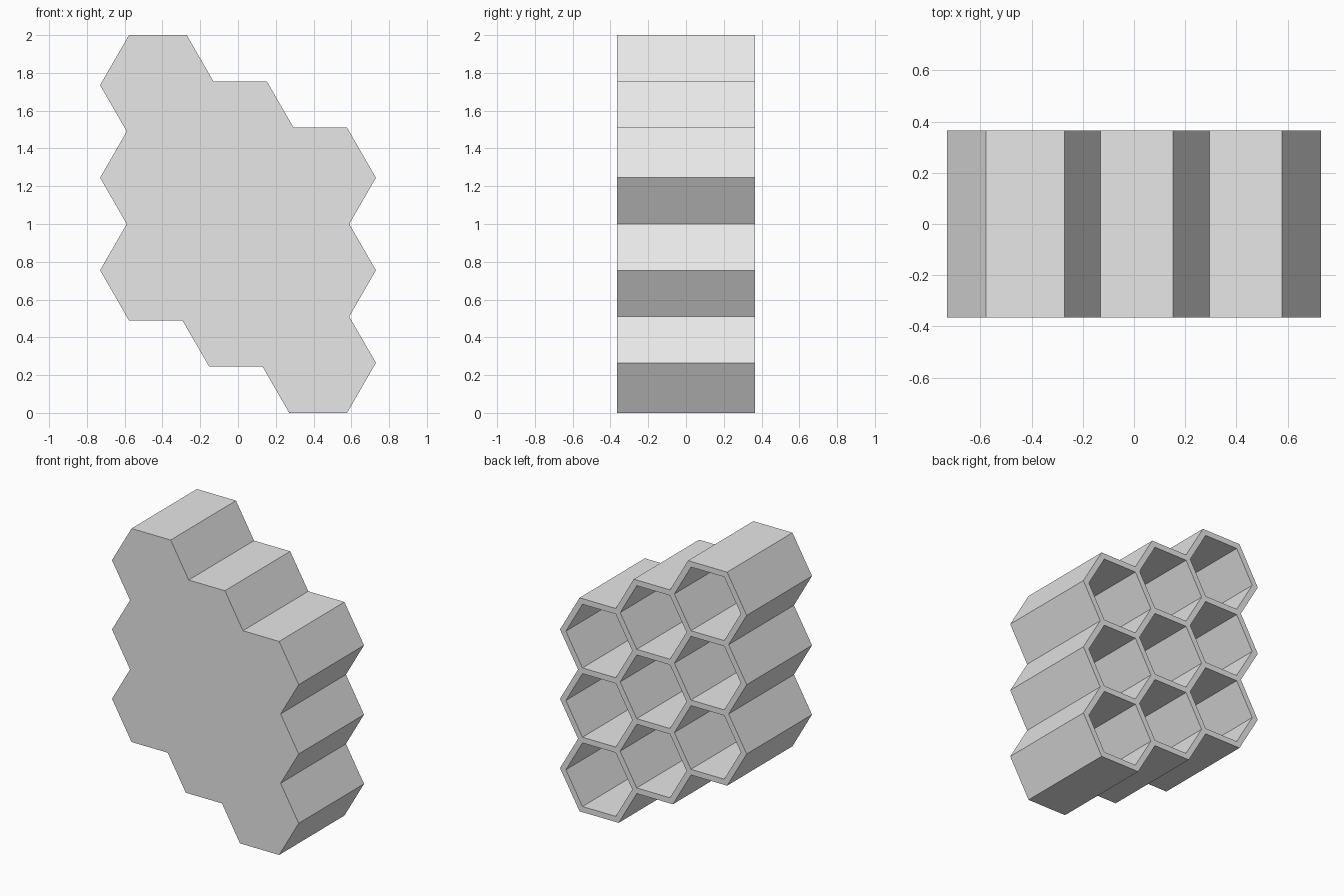
import bpy
import bmesh
from math import cos, sin, pi, sqrt

scene_cube = bpy.data.objects.get("Cube")
if scene_cube:
    bpy.data.objects.remove(scene_cube, do_unlink=True)

PITCH = 0.49              # distance between neighbouring cells
WALL = 0.04               # shared wall and front panel thickness
HALF_DEPTH = 0.365
INNER = (PITCH - WALL) / sqrt(3)          # corner radius of a cell opening
OUTER = (PITCH + WALL) / sqrt(3)          # corner radius including walls

grey = bpy.data.materials.new("light grey")
grey.use_nodes = True
colour = (0.8, 0.8, 0.8, 1)
grey.diffuse_color = colour
grey.node_tree.nodes["Principled BSDF"].inputs["Base Color"].default_value = colour


def hex_prism(name, x, z, radius, y0, y1):
    """Hexagonal prism along y with its corners pointing along x."""
    bm = bmesh.new()
    ring = [bm.verts.new((x + radius * cos(i * pi / 3), y0,
                          z + radius * sin(i * pi / 3))) for i in range(6)]
    base = bm.faces.new(ring)
    top = bmesh.ops.extrude_face_region(bm, geom=[base])["geom"]
    bmesh.ops.translate(bm, vec=(0, y1 - y0, 0),
                        verts=[g for g in top if isinstance(g, bmesh.types.BMVert)])
    bmesh.ops.recalc_face_normals(bm, faces=bm.faces)
    mesh = bpy.data.meshes.new(name)
    bm.to_mesh(mesh)
    bm.free()
    mesh.materials.append(grey)
    obj = bpy.data.objects.new(name, mesh)
    bpy.context.scene.collection.objects.link(obj)
    return obj


def boolean(target, other, operation):
    mod = target.modifiers.new(operation.lower(), 'BOOLEAN')
    mod.operation = operation
    mod.solver = 'EXACT'
    mod.object = other
    bpy.context.view_layer.objects.active = target
    bpy.ops.object.modifier_apply(modifier=mod.name)
    bpy.data.objects.remove(other, do_unlink=True)


# Cell centres: three columns, each stepping down by half a cell
centres = [(col * PITCH * sqrt(3) / 2, 1 + row * PITCH - col * PITCH / 2)
           for col in (-1, 0, 1) for row in (-1, 0, 1)]

# Solid block of overlapping hexagons
block = hex_prism("honeycomb_rack", *centres[0], OUTER, -HALF_DEPTH, HALF_DEPTH)
for x, z in centres[1:]:
    boolean(block, hex_prism("cell_body", x, z, OUTER, -HALF_DEPTH, HALF_DEPTH), 'UNION')

# Cell openings from the back, leaving a closed front panel
for x, z in centres:
    boolean(block, hex_prism("cell_cutter", x, z, INNER, -HALF_DEPTH + WALL, HALF_DEPTH + 0.1),
            'DIFFERENCE')

# Merge flat regions into clean faces
bm = bmesh.new()
bm.from_mesh(block.data)
bmesh.ops.remove_doubles(bm, verts=bm.verts, dist=0.0005)
bmesh.ops.dissolve_limit(bm, angle_limit=0.01, verts=bm.verts, edges=bm.edges)
bm.to_mesh(block.data)
bm.free()
